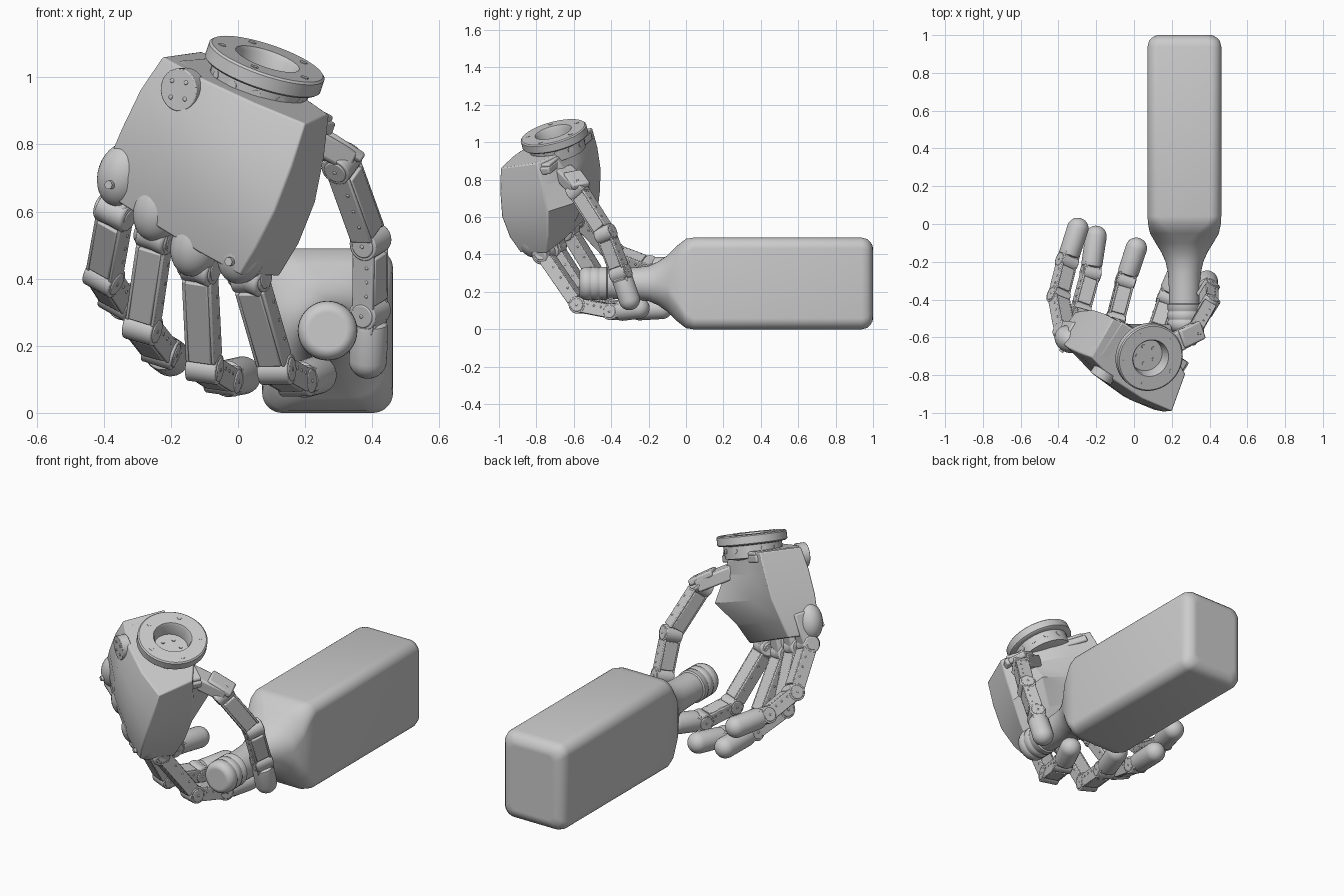
import bpy, bmesh, math
from mathutils import Vector as V, Matrix

if "Cube" in bpy.data.objects:
    bpy.data.objects.remove(bpy.data.objects["Cube"])

# hand frame: u across the palm, v out of its back, t from wrist to knuckles
O = V((.088, -.71, 1.055))
N = V((.31, -.25, .92)).normalized()
W = V((.78, -.48, -.39))
W = (W - N * W.dot(N)).normalized()
HAND = Matrix.Translation(O) @ Matrix((W, W.cross(N), -N)).transposed().to_4x4()


def hp(u, v, t):
    return HAND @ V((u, v, t))


def finish(bm, name, bevel=0, angle=35):
    bmesh.ops.recalc_face_normals(bm, faces=bm.faces)
    me = bpy.data.meshes.new(name)
    bm.to_mesh(me)
    bm.free()
    ob = bpy.data.objects.new(name, me)
    bpy.context.collection.objects.link(ob)
    bpy.ops.object.select_all(action='DESELECT')
    ob.select_set(True)
    bpy.context.view_layer.objects.active = ob
    if bevel:
        m = ob.modifiers.new("bevel", 'BEVEL')
        m.width, m.segments, m.limit_method = bevel, 2, 'ANGLE'
        m.angle_limit = math.radians(40)
    bpy.ops.object.shade_smooth_by_angle(angle=math.radians(angle))
    return ob


def loft(bm, rings):
    rows = [[bm.verts.new(p) for p in r] for r in rings]
    for a, b in zip(rows, rows[1:]):
        for i in range(len(a)):
            j = (i + 1) % len(a)
            bm.faces.new((a[i], a[j], b[j], b[i]))
    bm.faces.new(rows[0])
    bm.faces.new(rows[-1])


def lathe(bm, profile, mat, n=40):
    loft(bm, [[mat @ V((r * math.cos(6.28319 * i / n), r * math.sin(6.28319 * i / n), h))
               for i in range(n)] for r, h in profile])


def box(bm, mat, centre, size):
    bmesh.ops.create_cube(bm, size=1, matrix=mat @ Matrix.Translation(centre) @ Matrix.Diagonal((*size, 1)))


def disc(bm, mat, centre, r, depth, axis='Z', n=20):
    rot = {'Z': Matrix(), 'X': Matrix.Rotation(math.pi / 2, 4, 'Y'), 'Y': Matrix.Rotation(math.pi / 2, 4, 'X')}[axis]
    bmesh.ops.create_cone(bm, cap_ends=True, segments=n, radius1=r, radius2=r, depth=depth,
                          matrix=mat @ Matrix.Translation(centre) @ rot)


def frame(a, b, side):
    d = (b - a).normalized()
    s = (side - d * side.dot(d)).normalized()
    return Matrix.Translation(a) @ Matrix((s, d.cross(s), d)).transposed().to_4x4(), (b - a).length


# bottle: rounded rectangle body blending into a round neck with a ringed cap
def bottle_ring(y, hx, hz, r):
    pts = []
    for k, (sx, sz) in enumerate(((1, 1), (-1, 1), (-1, -1), (1, -1))):
        for i in range(10):
            a = math.pi / 2 * (k + i / 9 * .98 + .01)
            pts.append(V((.267 + sx * (hx - r) + r * math.cos(a), y, .245 + sz * (hz - r) + r * math.sin(a))))
    return pts


BODY = [(1, .13, .18, .035), (1, .14, .19, .04), (.996, .155, .205, .045), (.986, .172, .222, .052), (.97, .187, .237, .057),
        (.94, .195, .245, .06), (.04, .195, .245, .06), (.0, .193, .239, .08), (-.05, .182, .2, .12),
        (-.1, .153, .15, .135), (-.15, .122, .116, .112), (-.2, .1, .094, .093)]
NECK = [(-.26, .087), (-.33, .083), (-.42, .081), (-.425, .089), (-.455, .089), (-.46, .085), (-.464, .085),
        (-.469, .089), (-.5, .089), (-.505, .085), (-.509, .085), (-.514, .089), (-.54, .088), (-.558, .08), (-.569, .065), (-.569, .055)]
bm = bmesh.new()
loft(bm, [bottle_ring(*s) for s in BODY] + [bottle_ring(y, r, r, r * .999) for y, r in NECK])
finish(bm, "bottle", angle=45)

# palm shell: lofted cross sections, with a bulge on the thumb side
PALM = [
    (.065, [(-.25, .165), (-.08, .205), (.12, .21), (.3, .185), (.25, -.02), (.14, -.07), (-.1, -.08), (-.265, -.07)], -.09),
    (.2, [(-.275, .185), (-.08, .245), (.12, .255), (.32, .215), (.275, -.03), (.14, -.12), (-.1, -.08), (-.28, -.06)], -.03),
    (.34, [(-.285, .2), (-.08, .25), (.13, .265), (.328, .24), (.295, -.03), (.14, -.19), (-.08, -.07), (-.285, -.04)], 0),
    (.47, [(-.295, .2), (-.09, .235), (.13, .255), (.308, .24), (.305, .0), (.14, -.08), (-.08, -.03), (-.285, .0)], .03),
    (.585, [(-.285, .19), (-.09, .215), (.12, .23), (.275, .22), (.3, .04), (.13, .02), (-.08, .02), (-.275, .03)], .13)]
bm = bmesh.new()
loft(bm, [[hp(u, v, t + tilt * (.5 - u) * -.4) for u, v in pts] for t, pts, tilt in PALM])
finish(bm, "palm_shell", .006, 24)

# rounded knuckle lobes along the lower edge of the shell
KNUCKLES = ((-.25, .565), (-.095, .61), (.065, .655), (.225, .61))
bm = bmesh.new()
for u, t in KNUCKLES:
    bmesh.ops.create_uvsphere(bm, u_segments=28, v_segments=16, radius=1,
                              matrix=HAND @ Matrix.Translation((u, .165, t - .09)) @ Matrix.Diagonal((.076, .07, .1, 1)))
for u in (-.25, .225):
    disc(bm, HAND, (u + .01, .22, .5 + .2 * max(u, 0)), .013, .05, 'Y', 14)
finish(bm, "knuckle_lobes")

# bolted plate on the back of the hand
bm = bmesh.new()
disc(bm, HAND, (-.12, .213, .14), .064, .05, 'Y', 28)
for a in range(4):
    disc(bm, HAND, (-.12 + .035 * math.cos(a * 1.5708 + .5), .238, .14 + .035 * math.sin(a * 1.5708 + .5)), .007, .006, 'Y', 10)
finish(bm, "back_plate", .005)

# wrist flange, hub and mounting plate
bm = bmesh.new()
lathe(bm, [(.02, .075), (.088, .075), (.093, .012), (.1, 0), (.174, 0), (.181, .006), (.181, .046), (.174, .052),
           (.152, .055), (.148, .12), (.1, .13)], HAND, 56)
for a in range(5):
    c = (math.cos(a * 1.2566), math.sin(a * 1.2566))
    disc(bm, HAND, (.142 * c[0], .142 * c[1], 0), .012, .004, n=14)
    disc(bm, HAND, (.05 * c[0], .05 * c[1], .073), .01, .006, n=12)
for a in range(12):
    disc(bm, HAND @ Matrix.Rotation(a * .5236, 4, 'Z'), (.146, 0, .078), .015, .012, 'X', 14)
finish(bm, "wrist_flange")
bm = bmesh.new()
box(bm, HAND, (.01, .03, .1), (.45, .22, .022))
box(bm, HAND, (.01, .01, .125), (.48, .18, .04))
finish(bm, "wrist_plate", .008)


# jointed fingers: links with side plates and rivets, hinge discs, capsule tips
def finger(name, pts, side=None, w=.09):
    pts = [V(p) for p in pts]
    side = side or (pts[1] - pts[0]).cross(pts[3] - pts[1])
    bm = bmesh.new()
    for k in range(3):
        m, L = frame(pts[k], pts[k + 1], side)
        end = L if k < 2 else .06
        box(bm, m, (0, 0, end / 2), (w * .8, .078, end - .075 if k < 2 else .05))
        box(bm, m, (0, 0, end / 2), (w * .5, .055, end))
        disc(bm, m, (0, 0, 0), .046, w * 1.06, 'X', 24)
        disc(bm, m, (0, 0, 0), .036, w * 1.14, 'X', 20)
        disc(bm, m, (0, 0, 0), .007, w * 1.18, 'X', 10)
        for s in (-1, 1):
            box(bm, m, (s * w * .45, 0, end / 2), (.012, .072, end * .8))
            if k < 2:
                for f in (.3, .5, .7):
                    disc(bm, m, (s * w * .5, .014 * (-1) ** int(f * 10), L * f), .006, .008, 'X', 10)
    finish(bm, name + "_links", .004)
    # smooth fingertip
    m, L = frame(pts[2], pts[3], side)
    r = .056
    bm = bmesh.new()
    lathe(bm, [(r * .75, .03), (r * .95, .036), (r, .05)] +
          [(r * math.cos(a * .19) + .001, L - r + r * math.sin(a * .19)) for a in range(9)], m, 28)
    finish(bm, name + "_tip", angle=50)
    return pts[0]


FINGERS = {
    "little_finger": [(-.365, -.57, .6), (-.4, -.385, .405), (-.355, -.2, .335), (-.28, .03, .32)],
    "ring_finger": [(-.245, -.63, .53), (-.285, -.46, .255), (-.23, -.26, .185), (-.193, -.01, .16)],
    "middle_finger": [(-.115, -.7, .435), (-.1, -.51, .135), (-.045, -.3, .1), (.03, -.075, .115)],
    "index_finger": [(.035, -.76, .405), (.115, -.57, .13), (.175, -.39, .095), (.26, -.2, .12)]}
bm = bmesh.new()
for (name, pts), (u, t) in zip(FINGERS.items(), KNUCKLES):
    k = finger(name, pts)
    # knuckle block reaching back into the palm
    m, L = frame(hp(u, .11, .42), k, W)
    box(bm, m, (0, 0, L / 2), (.1, .085, L))
    disc(bm, m, (0, 0, L), .046, .106, 'X', 24)
finish(bm, "knuckle_blocks", .008)

# thumb and its bracket at the wrist
finger("thumb", [(.31, -.58, .745), (.395, -.43, .51), (.393, -.35, .3), (.385, -.285, .105)], V((-.5, -.8, -.3)))
bm = bmesh.new()
m, L = frame(V((.16, -.66, .845)), V((.325, -.57, .755)), V((-.3, -.8, .2)))
box(bm, m, (0, 0, L / 2), (.105, .07, L))
m, L = frame(V((.25, -.61, .835)), V((.36, -.56, .765)), V((-.3, -.8, .2)))
box(bm, m, (0, 0, L / 2), (.1, .035, L))
finish(bm, "thumb_bracket", .01)
